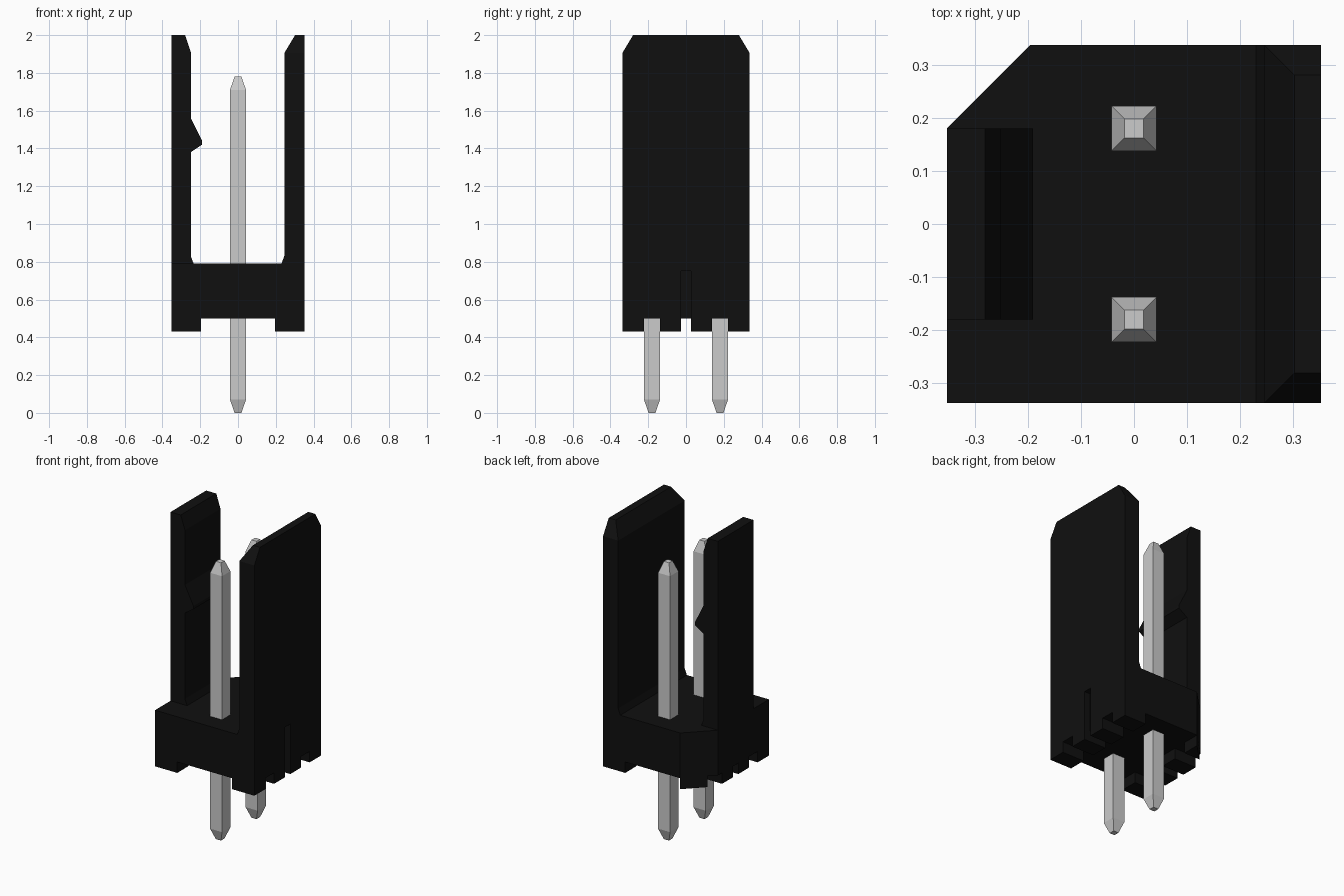
import bpy, bmesh
from mathutils import Vector

if "Cube" in bpy.data.objects:
    bpy.data.objects.remove(bpy.data.objects["Cube"], do_unlink=True)


def material(name, rgb, rough):
    m = bpy.data.materials.new(name)
    m.use_nodes = True
    m.diffuse_color = (*rgb, 1)
    b = m.node_tree.nodes["Principled BSDF"]
    b.inputs["Base Color"].default_value = (*rgb, 1)
    b.inputs["Roughness"].default_value = rough
    return m


black = material("black plastic", (0.005, 0.005, 0.005), 0.6)
silver = material("tin silver", (0.6, 0.6, 0.6), 0.5)


def finish(bm, name, mat):
    bmesh.ops.recalc_face_normals(bm, faces=bm.faces)
    me = bpy.data.meshes.new(name)
    bm.to_mesh(me)
    bm.free()
    me.materials.append(mat)
    ob = bpy.data.objects.new(name, me)
    bpy.context.collection.objects.link(ob)
    return ob


def extrude(points, vec):
    """Prism from a closed 3D outline."""
    bm = bmesh.new()
    face = bm.faces.new([bm.verts.new(p) for p in points])
    new = bmesh.ops.extrude_face_region(bm, geom=[face])["geom"]
    bmesh.ops.translate(bm, vec=vec, verts=[v for v in new if isinstance(v, bmesh.types.BMVert)])
    bmesh.ops.recalc_face_normals(bm, faces=bm.faces)
    return bm


def slab(name, plan, z0, z1):
    return finish(extrude([(x, y, z0) for x, y in plan], (0, 0, z1 - z0)), name, black)


def upright(profile, half):
    return extrude([(x, -half, z) for x, z in profile], (0, 2 * half, 0))


# Base block with one cut corner and a short groove in the left side
X, Y, G = 0.352, 0.337, 0.027
left_edge = [(X, -Y), (X, Y)]
groove_edge = [(X, -Y), (X, -G), (X - 0.04, -G), (X - 0.04, G), (X, G), (X, Y)]
other_edges = [(-0.195, Y), (-X, 0.18), (-X, -Y)]
slab("base_lower", groove_edge + other_edges, 0.50, 0.75)
slab("base_upper", left_edge + other_edges, 0.75, 0.79)

# Standoff feet, separated by the pin channels and the centre channel
for i, (y0, y1) in enumerate([(-Y, -0.223), (-0.137, -G), (G, 0.137), (0.223, Y)]):
    slab(f"left_foot_{i + 1}", [(0.195, y0), (X, y0), (X, y1), (0.195, y1)], 0.43, 0.50)
    plan = [(-X, y0), (-0.195, y0), (-0.195, y1), (-X, y1)]
    if y1 == Y:  # follows the cut corner
        plan = [(-0.308, y0), (-0.195, y0), (-0.195, y1)]
    slab(f"right_foot_{i + 1}", plan, 0.43, 0.50)

# Narrow right wall with the latch ridge
latch = [(-X, 0.79), (-0.235, 0.79), (-0.25, 0.83), (-0.25, 1.38), (-0.19, 1.42),
         (-0.19, 1.44), (-0.25, 1.56), (-0.25, 1.91), (-0.28, 2), (-X, 2)]
finish(upright(latch, 0.18), "latch_wall", black)

# Wide left wall with its two top corners cut off
wall = [(X, 0.79), (0.23, 0.79), (0.245, 0.83), (0.245, 1.905), (0.302, 2), (X, 2)]
bm = upright(wall, Y)
for s in (-1, 1):
    cut = bmesh.ops.bisect_plane(bm, geom=bm.verts[:] + bm.edges[:] + bm.faces[:],
                                 plane_co=(0, s * 0.28, 2),
                                 plane_no=Vector((0, s * 0.095, 0.057)), clear_outer=True)
    edges = [e for e in cut["geom_cut"] if isinstance(e, bmesh.types.BMEdge)]
    bmesh.ops.holes_fill(bm, edges=edges)
finish(bm, "tall_wall", black)

# Square pins with tapered ends
for name, y in (("front_pin", -0.18), ("back_pin", 0.18)):
    bm = bmesh.new()
    rings = []
    for z, r in ((0, 0.018), (0.07, 0.0425), (1.71, 0.0425), (1.78, 0.018)):
        rings.append([bm.verts.new((a * r, y + b * r, z))
                      for a, b in ((-1, -1), (1, -1), (1, 1), (-1, 1))])
    for lo, hi in zip(rings, rings[1:]):
        for k in range(4):
            j = (k + 1) % 4
            bm.faces.new((lo[k], lo[j], hi[j], hi[k]))
    bm.faces.new(rings[0])
    bm.faces.new(rings[-1])
    finish(bm, name, silver)
